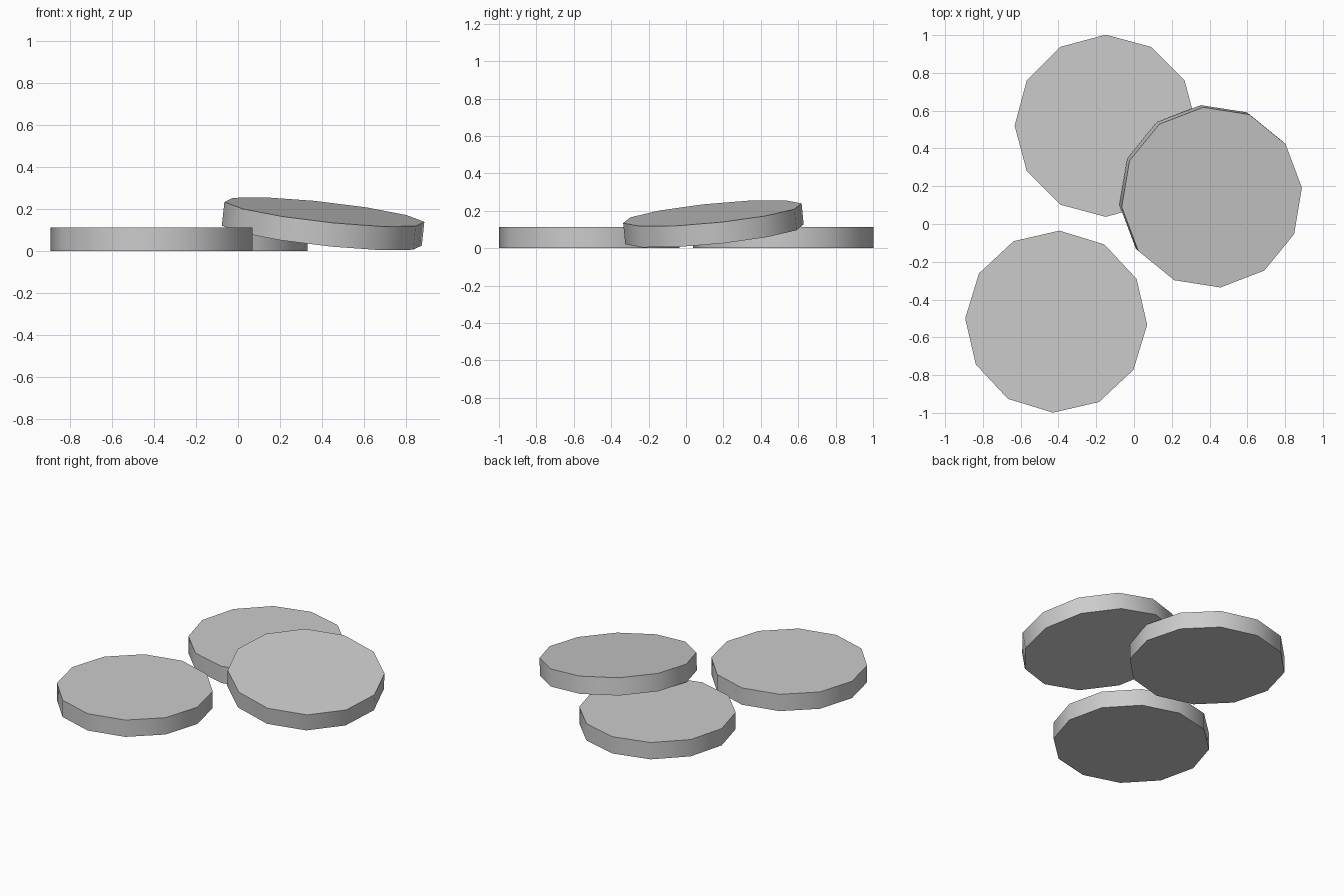
import bpy
from math import radians
from mathutils import Vector, Matrix

if "Cube" in bpy.data.objects:
    bpy.data.objects.remove(bpy.data.objects["Cube"], do_unlink=True)

RADIUS, THICKNESS = 0.482, 0.114

# One plain grey for every disc
grey = bpy.data.materials.new("grey")
grey.use_nodes = True
colour = (0.6, 0.6, 0.6, 1)
grey.diffuse_color = colour
grey.node_tree.nodes["Principled BSDF"].inputs["Base Color"].default_value = colour


def disc(name, top_centre, spin, normal=(0, 0, 1)):
    """Twelve-sided disc with a smooth rim, placed by the centre of its top face."""
    bpy.ops.mesh.primitive_cylinder_add(vertices=12, radius=RADIUS, depth=THICKNESS)
    obj = bpy.context.object
    obj.name = name
    up = Vector(normal).normalized()
    tilt = Vector((0, 0, 1)).rotation_difference(up).to_matrix().to_4x4()
    centre = Vector(top_centre) - up * THICKNESS / 2
    obj.matrix_world = Matrix.Translation(centre) @ tilt @ Matrix.Rotation(radians(spin), 4, "Z")
    obj.data.materials.append(grey)
    bpy.ops.object.shade_smooth_by_angle(angle=radians(40))


# Two discs flat on the ground, and a third leaning on the back one
disc("back_disc", (-0.15, 0.52, THICKNESS), 0)
disc("front_disc", (-0.412, -0.517, THICKNESS), -2)
disc("leaning_disc", (0.412, 0.141, 0.187), 5.8, (0.11, -0.10, 1))
